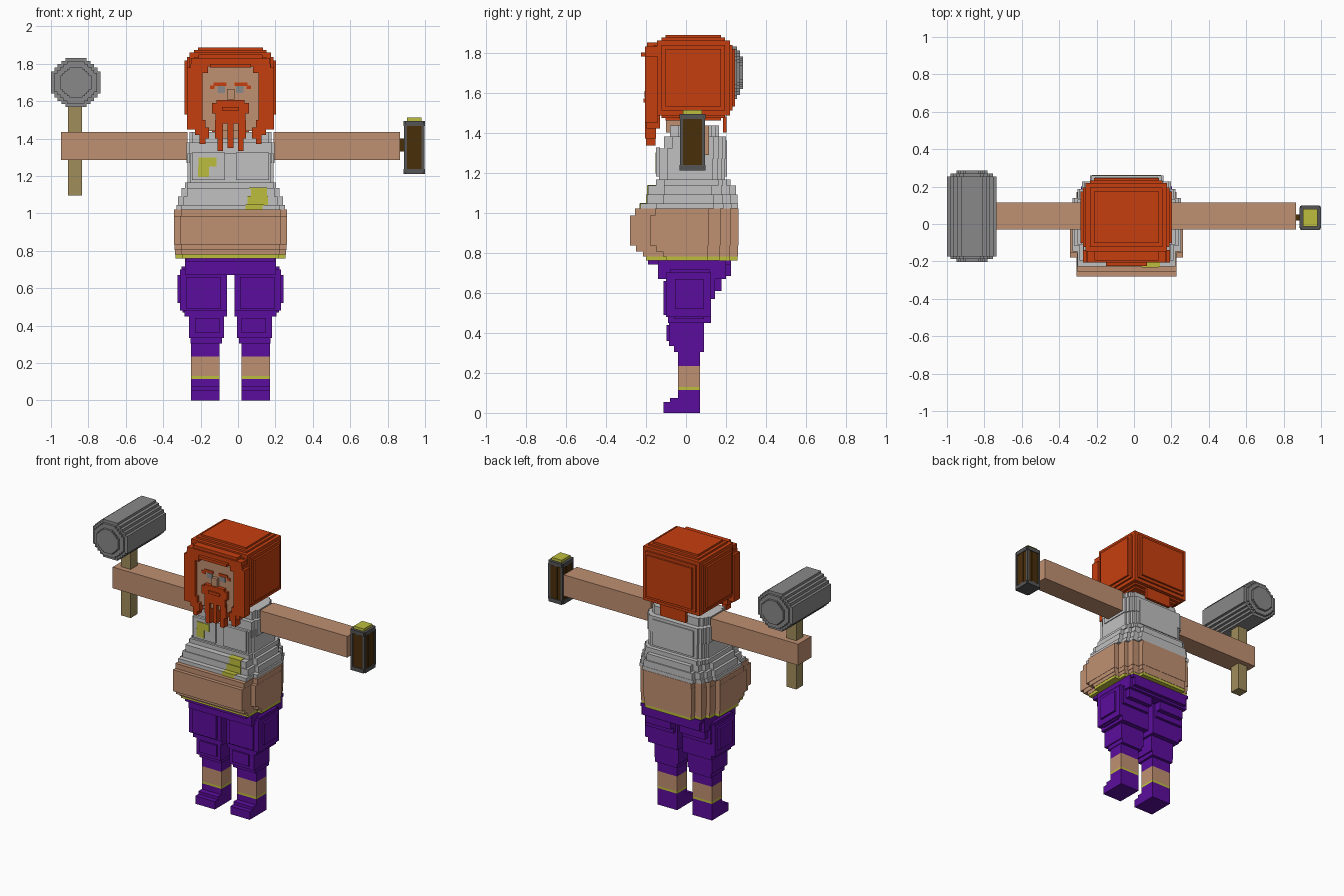
import bpy, bmesh

cube = bpy.data.objects.get("Cube")
if cube:
    bpy.data.objects.remove(cube, do_unlink=True)

CX = -0.04  # body symmetry plane


def material(name, rgb):
    lin = [((c / 255 + 0.055) / 1.055) ** 2.4 if c > 10 else c / 255 / 12.92 for c in rgb]
    m = bpy.data.materials.new(name)
    m.use_nodes = True
    m.diffuse_color = (*lin, 1)
    m.node_tree.nodes["Principled BSDF"].inputs["Base Color"].default_value = (*lin, 1)
    return m


SKIN = material("skin", (192, 144, 114))
HAIR = material("orange_hair", (198, 63, 15))
SHIRT = material("shirt_grey", (193, 193, 193))
YELLOW = material("yellow", (190, 190, 62))
PURPLE = material("purple", (92, 13, 157))
STONE = material("stone_grey", (137, 137, 137))
HANDLE = material("handle_wood", (160, 141, 92))
BROWN = material("dark_brown", (74, 46, 10))
IRON = material("iron", (85, 85, 85))


def finish(name, bm, mat):
    bmesh.ops.recalc_face_normals(bm, faces=bm.faces)
    me = bpy.data.meshes.new(name)
    bm.to_mesh(me)
    bm.free()
    me.materials.append(mat)
    ob = bpy.data.objects.new(name, me)
    bpy.context.collection.objects.link(ob)
    return ob


def boxes(name, mat, items, mirror=False):
    """Join boxes (x0, x1, y0, y1, z0, z1); mirrored ones measure x from the body centre."""
    bm = bmesh.new()
    for x0, x1, y0, y1, z0, z1 in items:
        spans = [(CX + x0, CX + x1), (CX - x1, CX - x0)] if mirror else [(x0, x1)]
        for a, b in spans:
            vs = bmesh.ops.create_cube(bm, size=1)["verts"]
            for v in vs:
                v.co = ((a + b) / 2 + v.co.x * (b - a), (y0 + y1) / 2 + v.co.y * (y1 - y0),
                        (z0 + z1) / 2 + v.co.z * (z1 - z0))
    return finish(name, bm, mat)


def stack(name, mat, layers, c):
    """Stack of slabs (z0, z1, half width, front, back) with stair-stepped corners of size c."""
    bm = bmesh.new()
    for z0, z1, w, f, b in layers:
        a, d, e = w - .035 * c, w - .065 * c, w - .117 * c
        half = [(a, f), (a, f + .1 * c), (w, f + .1 * c), (w, b - .15 * c), (a, b - .15 * c),
                (a, b - .09 * c), (d, b - .09 * c), (d, b - .04 * c), (e, b - .04 * c), (e, b)]
        ring = half + [(-x, y) for x, y in reversed(half)]
        face = bm.faces.new([bm.verts.new((CX + x, y, z0)) for x, y in ring])
        ext = bmesh.ops.extrude_face_region(bm, geom=[face])["geom"]
        bmesh.ops.translate(bm, vec=(0, 0, z1 - z0),
                            verts=[v for v in ext if isinstance(v, bmesh.types.BMVert)])
    return finish(name, bm, mat)


def stepped(lo, hi, steps):
    """Boxes of a cube whose edges are rounded in steps of (depth, inset)."""
    out = []
    for depth, inset in steps:
        for axis in range(3):
            box = []
            for k in range(3):
                s = depth if k == axis else inset
                box += [lo[k] + s, hi[k] - s]
            out.append(box)
    return out


# Shoes, ankles and lower legs
boxes("shoes", PURPLE, [(.06, .21, -.04, .07, 0, .115), (.06, .21, -.08, -.04, 0, .075),
                        (.06, .21, -.113, -.08, 0, .055)], True)
boxes("sock_trims", YELLOW, [(.06, .21, -.04, .07, .115, .13)], True)
boxes("ankles", SKIN, [(.06, .21, -.04, .07, .13, .235)], True)

# Baggy trousers
boxes("trouser_legs", PURPLE, [
    (.06, .21, -.04, .07, .235, .31),
    (.045, .215, -.06, .09, .305, .34),
    (.035, .222, -.085, .09, .335, .46),
    (.02, .245, -.09, .125, .45, .51),
    (.02, .27, -.1, .125, .48, .7),
    (.035, .25, -.09, .145, .57, .7),
    (.035, .23, -.09, .178, .61, .7),
    (.27, .284, -.055, .09, .52, .67),
    (.05, .235, -.113, -.1, .49, .66),
    (.06, .19, -.097, -.085, .36, .44),
    (.245, .258, -.06, .09, .47, .5)], True)
boxes("trouser_hips", PURPLE, [
    (CX - .243, CX + .243, -.14, .2, .67, .762),
    (CX - .235, CX + .235, -.19, .225, .74, .762),
    (CX - .22, CX + .22, -.1, .225, .685, .75),
    (CX - .262, CX + .262, -.08, .12, .67, .715)])

# Belt, belly and shirt
stack("belt", YELLOW, [(.76, .78, .295, -.2, .258)], 1)
stack("belly", SKIN, [(.78, .805, .297, -.215, .26), (.805, .835, .3, -.25, .26),
                      (.835, .985, .302, -.28, .262), (.985, 1.02, .301, -.255, .262)], 1)
stack("shirt_hem", SHIRT, [(1.02, 1.045, .29, -.228, .26), (1.045, 1.09, .28, -.195, .258),
                           (1.09, 1.135, .262, -.19, .25)], .8)
stack("shirt_body", SHIRT, [(1.135, 1.165, .243, -.15, .222), (1.165, 1.32, .23, -.135, .195),
                            (1.27, 1.38, .236, -.11, .2), (1.38, 1.435, .22, -.08, .165)], .4)
boxes("shirt_chest_panels", SHIRT, [(.03, .205, -.149, -.13, 1.18, 1.325)], True)
boxes("shirt_back_panel", SHIRT, [(CX - .16, CX + .16, .19, .206, 1.18, 1.36)])
boxes("shirt_stains", YELLOW, [
    (-.21, -.115, -.153, -.146, 1.25, 1.3), (-.215, -.155, -.153, -.146, 1.195, 1.25),
    (.07, .155, -.194, -.186, 1.09, 1.137), (.05, .16, -.199, -.191, 1.045, 1.092),
    (.04, .13, -.232, -.224, 1.02, 1.047), (.06, .155, -.192, -.15, 1.13, 1.138),
    (.045, .14, -.23, -.195, 1.04, 1.048)])

# Arms
boxes("right_arm", SKIN, [(-.947, -.27, -.03, .115, 1.287, 1.435)])
boxes("left_arm", SKIN, [(.19, .865, -.03, .115, 1.287, 1.435)])

# Head: stepped block of hair, with the face set into a fringe frame
boxes("neck", SKIN, [(-.12, .04, -.1, .08, 1.4, 1.47)])
boxes("hair", HAIR, stepped((-.285, -.172, 1.46), (.203, .245, 1.887),
                            [(0, .07), (.013, .05), (.026, .026)])
      + [(CX - .1, CX + .1, .185, .203, 1.4, 1.48)])
boxes("face", SKIN, [(-.195, .115, -.182, -.15, 1.44, 1.76), (-.165, .085, -.18, -.15, 1.75, 1.785)])
boxes("hair_frame", HAIR, [
    (.15, .232, -.205, -.14, 1.45, 1.78),
    (.15, .19, -.198, -.13, 1.42, 1.5),
    (.135, .165, -.205, -.15, 1.37, 1.5),
    (.115, .14, -.205, -.16, 1.4, 1.46),
    (.12, .215, -.205, -.14, 1.75, 1.8)], True)
boxes("hair_fringe", HAIR, [(CX - .21, CX + .21, -.205, -.14, 1.785, 1.83),
                            (CX - .11, CX + .11, -.225, -.2, 1.78, 1.8),
                            (CX - .17, CX + .17, -.195, -.14, 1.82, 1.85)])
boxes("eyebrows", HAIR, [(.022, .09, -.187, -.175, 1.682, 1.7),
                         (.085, .11, -.187, -.175, 1.665, 1.685)], True)
boxes("eyes", STONE, [(.03, .07, -.186, -.175, 1.645, 1.68)], True)
boxes("nose", SKIN, [(CX - .02, CX + .02, -.205, -.175, 1.61, 1.665)])
boxes("beard", HAIR, [
    (CX - .075, CX + .075, -.207, -.17, 1.575, 1.607),
    (CX - .098, CX + .098, -.203, -.17, 1.535, 1.59),
    (CX - .08, CX + .08, -.2, -.16, 1.48, 1.54),
    (CX - .045, CX + .045, -.212, -.19, 1.55, 1.57),
    (CX - .015, CX + .015, -.2, -.155, 1.35, 1.5)])
boxes("beard_strands", HAIR, [(.04, .07, -.2, -.152, 1.335, 1.5),
                              (.07, .082, -.195, -.152, 1.4, 1.5)], True)

# Hammer: long stone head with stepped octagonal section
section = [(.133, .06), (.115, .08), (.097, .098), (.078, .115), (.056, .131)]
head = []
for scale, inset in ((1, .03), (.85, .015), (.62, 0)):
    head += [(-.867 - hx * scale, -.867 + hx * scale, -.203 + inset, .285 - inset,
              1.7 - hz * scale, 1.7 + hz * scale) for hx, hz in section]
boxes("hammer_head", STONE, head)
boxes("hammer_handle", HANDLE, [(-.908, -.833, .005, .08, 1.095, 1.6)])

# Mug: wooden body, iron bands and posts, yellow drink
MX, MY = .943, .033


def centred(hx, hy, z0, z1):
    return (MX - hx, MX + hx, MY - hy, MY + hy, z0, z1)


boxes("mug_body", BROWN, [centred(.05, .057, 1.22, 1.48), centred(.054, .016, 1.23, 1.47),
                          centred(.014, .061, 1.23, 1.47)])
boxes("mug_bands", IRON, [centred(.05, .065, z, z + .027) for z in (1.21, 1.467)]
      + [centred(.057, .055, z, z + .027) for z in (1.21, 1.467)])
boxes("mug_posts", IRON, [(MX + sx * .047 - .008, MX + sx * .047 + .008, MY + sy * .055 - .007,
                           MY + sy * .055 + .007, 1.225, 1.475) for sx in (-1, 1) for sy in (-1, 1)])
boxes("mug_drink", YELLOW, [centred(.039, .047, 1.48, 1.512)])
boxes("mug_handle", BROWN, [(.86, .9, .018, .05, 1.33, 1.4)])
